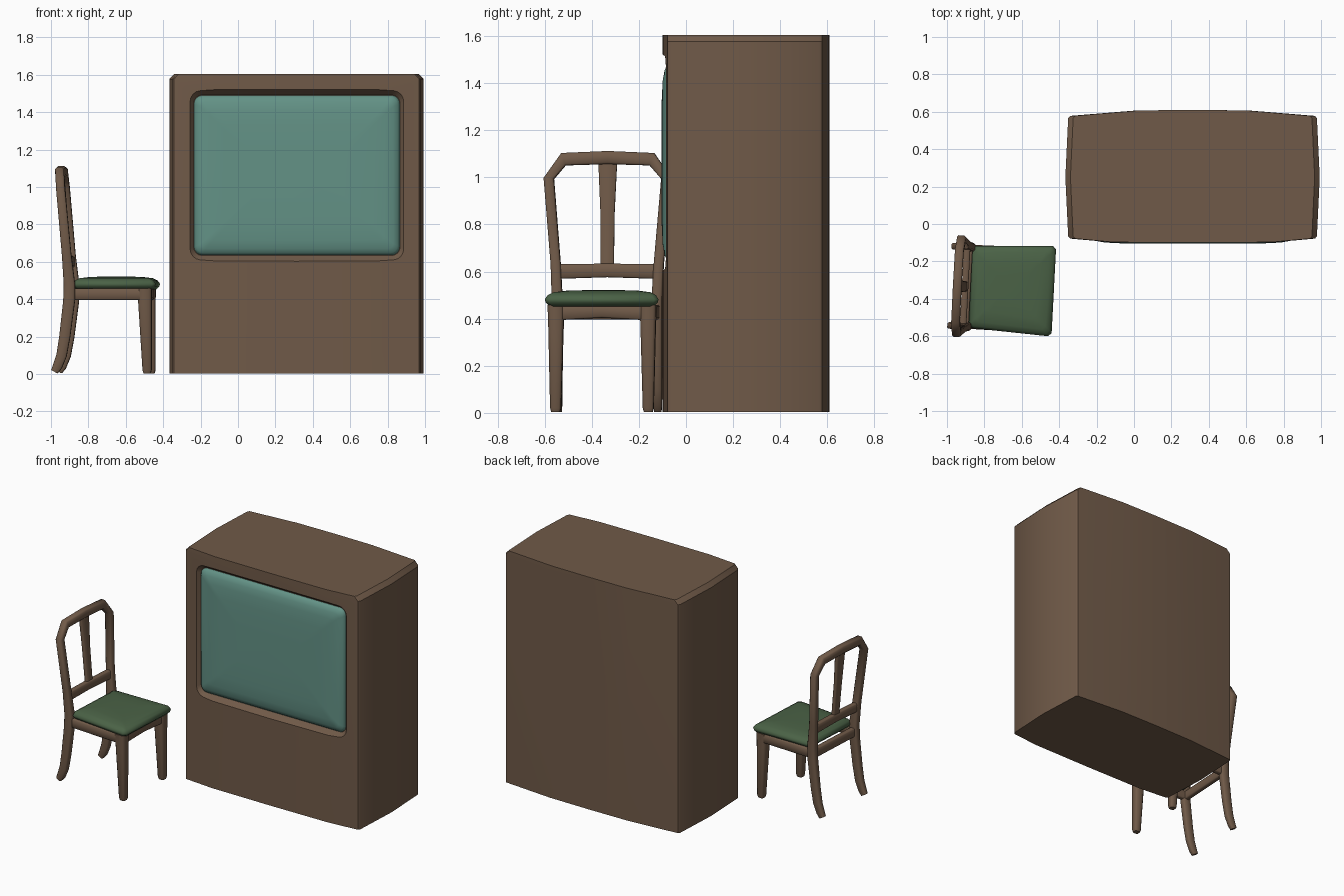
import bpy, bmesh, math
from mathutils import Vector, Matrix

if "Cube" in bpy.data.objects:
    bpy.data.objects.remove(bpy.data.objects["Cube"])


def material(name, rgb):
    m = bpy.data.materials.new(name)
    m.diffuse_color = (*rgb, 1)
    m.use_nodes = True
    m.node_tree.nodes["Principled BSDF"].inputs["Base Color"].default_value = m.diffuse_color
    return m


WOOD = material("brown wood", (0.162, 0.102, 0.065))
GLASS = material("teal screen", (0.125, 0.287, 0.238))
FABRIC = material("green fabric", (0.069, 0.122, 0.061))

# The chair stands behind-left of the cabinet, turned slightly
CHAIR = Matrix.Translation((-0.87, -0.336, 0)) @ Matrix.Rotation(math.radians(-3), 4, 'Z')


def smooth(obj, angle=35):
    bpy.ops.object.select_all(action='DESELECT')
    obj.select_set(True)
    bpy.context.view_layer.objects.active = obj
    bpy.ops.object.shade_smooth_by_angle(angle=math.radians(angle))


def loft(name, rings, mat, place=Matrix(), angle=35):
    """Skin a list of equal-length point rings and cap both ends."""
    bm = bmesh.new()
    loops = [[bm.verts.new(p) for p in ring] for ring in rings]
    n = len(loops[0])
    for a, b in zip(loops, loops[1:]):
        for i in range(n):
            j = (i + 1) % n
            bm.faces.new((a[i], a[j], b[j], b[i]))
    bm.faces.new(loops[0])
    bm.faces.new(loops[-1])
    bmesh.ops.recalc_face_normals(bm, faces=bm.faces)
    mesh = bpy.data.meshes.new(name)
    bm.to_mesh(mesh)
    bm.free()
    mesh.transform(place)
    mesh.materials.append(mat)
    obj = bpy.data.objects.new(name, mesh)
    bpy.context.collection.objects.link(obj)
    smooth(obj, angle)
    return obj


def bar(name, path):
    """Chamfered bar along a path of (x, y, z, width, depth) in chair space."""
    pts = [Vector(p[:3]) for p in path]
    rings = []
    for i, (p, spec) in enumerate(zip(pts, path)):
        t = (pts[min(i + 1, len(pts) - 1)] - pts[max(i - 1, 0)]).normalized()
        ref = Vector((0, 1, 0)) if abs(t.x) > 0.85 else Vector((1, 0, 0))
        n = ref.cross(t).normalized()
        d = t.cross(n)
        w, h = spec[3] / 2, spec[4] / 2
        c = min(w, h) * 0.35
        sec = [(w, h - c), (w - c, h), (c - w, h), (-w, h - c),
               (-w, c - h), (c - w, -h), (w - c, -h), (w, c - h)]
        ring = [p + n * a + d * b for a, b in sec]
        for v in ring:
            v.z = max(v.z, 0.004)
        rings.append(ring)
    return loft(name, rings, WOOD, CHAIR, 50)


def rounded_rect(grow, y, r=0.045):
    """Screen-shaped ring on the cabinet front, grown outward by `grow`."""
    x0, x1, z0, z1 = -0.235 - grow, 0.865 + grow, 0.635 - grow, 1.49 + grow
    r = max(r + grow * 0.5, 0.02)
    out = []
    for cx, cz, start in ((x1 - r, z1 - r, 0), (x0 + r, z1 - r, 90),
                          (x0 + r, z0 + r, 180), (x1 - r, z0 + r, 270)):
        for k in range(5):
            a = math.radians(start + k * 22.5)
            out.append((cx + r * math.cos(a), y, cz + r * math.sin(a)))
    return out


# Cabinet with gently bowed sides, front and back
MID = 0.313
half_plan = [(0.0, 0.61), (0.30, 0.607), (0.655, 0.578), (0.665, 0.565),
             (0.68, 0.25), (0.665, -0.065), (0.655, -0.078), (0.44, -0.097), (0.0, -0.1)]
plan = half_plan + [(-x, y) for x, y in reversed(half_plan[1:-1])]
cabinet = loft("cabinet", [[(MID + x * s, y, z) for x, y in plan]
                           for z, s in ((0.004, 1), (1.577, 1), (1.605, 0.96))], WOOD)

# Sloped recess for the screen
cutter = loft("recess_cutter", [rounded_rect(0.07, -0.15), rounded_rect(0.002, -0.06)], WOOD)
cutter.hide_render = True
mod = cabinet.modifiers.new("recess", 'BOOLEAN')
mod.operation, mod.object, mod.solver = 'DIFFERENCE', cutter, 'EXACT'
bpy.context.view_layer.objects.active = cabinet
bpy.ops.object.modifier_apply(modifier=mod.name)
bpy.data.objects.remove(cutter)
smooth(cabinet)

# Bulged screen
loft("screen", [rounded_rect(g, y) for g, y in
                ((0, -0.05), (0, -0.066), (-0.012, -0.08), (-0.035, -0.091),
                 (-0.08, -0.099), (-0.16, -0.103), (-0.3, -0.105))], GLASS, angle=60)

# Back legs, posts and crest in one continuous frame
side = [(-0.1, -0.212, 0.012, 0.032, 0.04), (-0.084, -0.212, 0.04, 0.036, 0.05),
        (-0.062, -0.212, 0.1, 0.04, 0.055), (-0.045, -0.212, 0.2, 0.042, 0.058),
        (-0.022, -0.212, 0.39, 0.045, 0.062), (-0.02, -0.212, 0.48, 0.045, 0.06),
        (-0.034, -0.219, 0.63, 0.042, 0.05), (-0.066, -0.25, 0.995, 0.044, 0.047),
        (-0.074, -0.188, 1.077, 0.056, 0.047)]
crest = [(-0.075, 0, 1.084, 0.056, 0.047)]
bar("back_frame", side + crest + [(x, -y, z, w, d) for x, y, z, w, d in reversed(side)])

# Back rail and splat
bar("back_rail", [(-0.033, -0.215, 0.6, 0.062, 0.035), (-0.033, 0, 0.605, 0.058, 0.035),
                  (-0.033, 0.215, 0.6, 0.062, 0.035)])
bar("back_splat", [(-0.034, 0, 0.62, 0.056, 0.025), (-0.055, 0, 0.85, 0.06, 0.025),
                   (-0.073, 0, 1.07, 0.08, 0.025)])

# Seat aprons and front legs
bar("front_apron", [(0.395, -0.2, 0.425, 0.064, 0.035), (0.395, 0, 0.433, 0.058, 0.035),
                    (0.395, 0.2, 0.425, 0.064, 0.035)])
bar("rear_apron", [(-0.02, -0.2, 0.427, 0.062, 0.035), (-0.02, 0.2, 0.427, 0.062, 0.035)])
for s, label in ((-1, "right"), (1, "left")):
    bar(label + "_apron", [(-0.02, s * 0.207, 0.427, 0.062, 0.035),
                           (0.39, s * 0.211, 0.427, 0.062, 0.035)])
    bar(label + "_front_leg", [(0.395, s * 0.197, 0.004, 0.036, 0.038),
                               (0.395, s * 0.197, 0.02, 0.046, 0.048),
                               (0.384, s * 0.196, 0.37, 0.064, 0.07),
                               (0.382, s * 0.196, 0.458, 0.07, 0.076)])


# Padded trapezoid cushion
def cushion_ring(inset, z):
    c = 0.018
    u0, u1 = -0.004 + inset, 0.442 - inset
    b, f = 0.22 - inset, 0.242 - inset
    half = [(u0, b - c), (u0 + c, b), (u1 - c, f), (u1, f - c)]
    return [(u, v, z) for u, v in half] + [(u, -v, z) for u, v in reversed(half)]


loft("seat_cushion", [cushion_ring(i, z) for i, z in
                      ((0.02, 0.452), (0.004, 0.468), (0, 0.482), (0.012, 0.5),
                       (0.035, 0.512), (0.09, 0.519), (0.16, 0.521))], FABRIC, CHAIR, 60)
